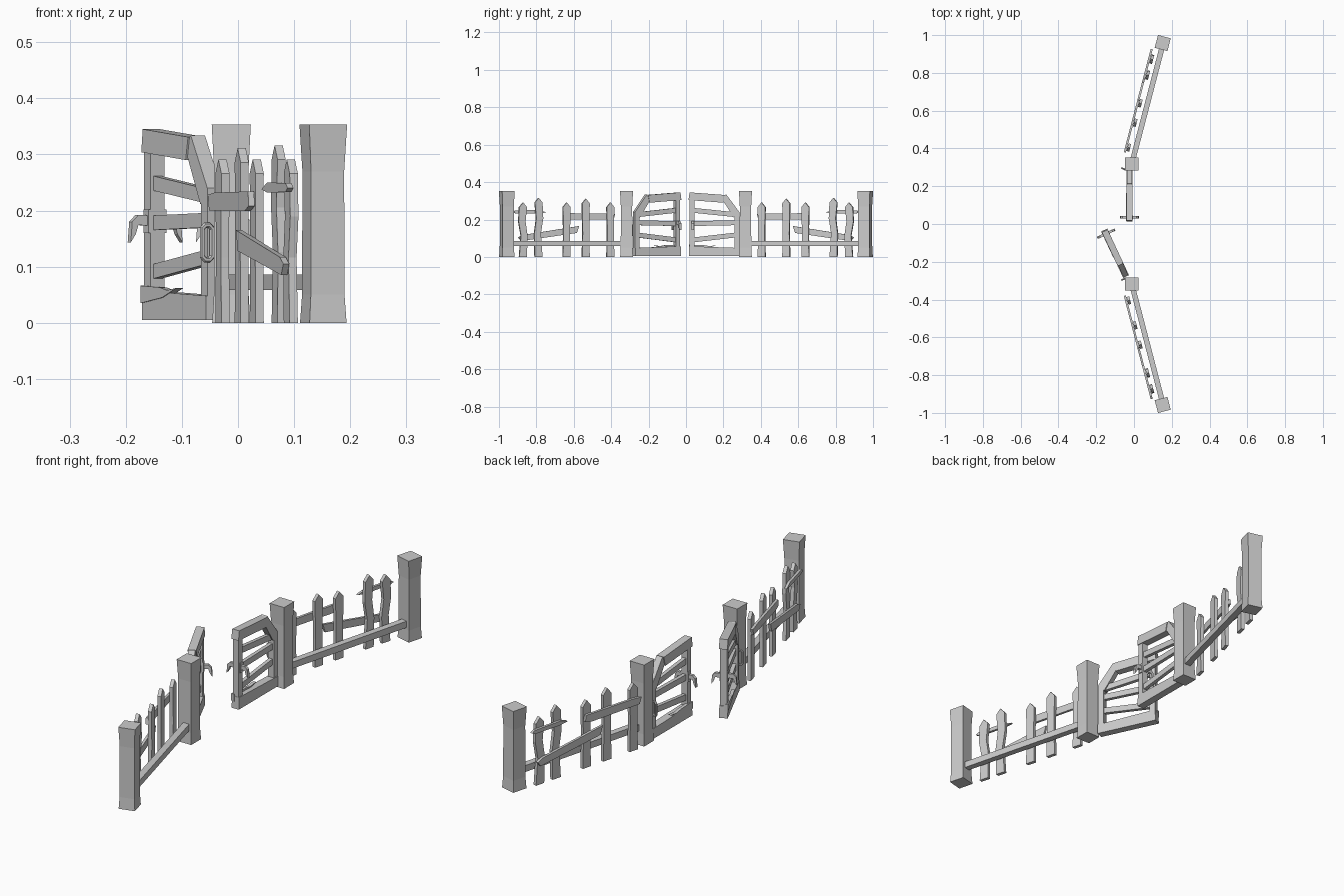
import bpy, bmesh, math
from mathutils import Matrix, Vector

if "Cube" in bpy.data.objects:
    bpy.data.objects.remove(bpy.data.objects["Cube"])


def make(name, bm, frame):
    bm.transform(frame)
    bmesh.ops.recalc_face_normals(bm, faces=bm.faces)
    me = bpy.data.meshes.new(name)
    bm.to_mesh(me)
    bm.free()
    ob = bpy.data.objects.new(name, me)
    bpy.context.collection.objects.link(ob)
    return ob


def frame_of(origin, u, v):
    """Local axes: u along the panel, v through its thickness, z up."""
    m = Matrix.Identity(4)
    for i in range(2):
        m[i][0], m[i][1], m[i][3] = u[i], v[i], origin[i]
    return m


def prism(name, pts, frame, v, thick):
    """Extrude a (u, z) outline through the thickness, centred on v."""
    bm = bmesh.new()
    a = [bm.verts.new((p[0], v - thick / 2, p[1])) for p in pts]
    b = [bm.verts.new((p[0], v + thick / 2, p[1])) for p in pts]
    bm.faces.new(a)
    bm.faces.new(b[::-1])
    n = len(pts)
    for i in range(n):
        j = (i + 1) % n
        bm.faces.new((a[i], a[j], b[j], b[i]))
    return make(name, bm, frame)


def rect(u0, u1, z0, z1):
    return [(u0, z0), (u1, z0), (u1, z1), (u0, z1)]


def slat(z_hinge, z_meet, h=0.026):
    return [(0.012, z_hinge - h / 2), (0.255, z_meet - h / 2),
            (0.255, z_meet + h / 2), (0.012, z_hinge + h / 2)]


def post(name, frame):
    # square post with flared foot and head
    bm = bmesh.new()
    rings = []
    for z, h in ((0, .034), (.05, .031), (.27, .0305), (.353, .0348)):
        rings.append([bm.verts.new((sx * h, sy * h, z))
                      for sx, sy in ((-1, -1), (1, -1), (1, 1), (-1, 1))])
    bm.faces.new(rings[0])
    bm.faces.new(rings[-1])
    for lo, hi in zip(rings, rings[1:]):
        for i in range(4):
            j = (i + 1) % 4
            bm.faces.new((lo[i], lo[j], hi[j], hi[i]))
    make(name, bm, frame)


def link(name, frame):
    # elongated ring: a small low-poly torus stretched in height
    bm = bmesh.new()
    n, k = 8, 6
    rings = []
    for i in range(n):
        t = 2 * math.pi * (i + 0.5) / n
        dz = 0.021 if math.sin(t) > 0 else -0.021
        ring = []
        for j in range(k):
            p = 2 * math.pi * j / k
            r = 0.0105 + 0.005 * math.cos(p)
            ring.append(bm.verts.new((r * math.cos(t), 0.005 * math.sin(p),
                                      0.143 + r * math.sin(t) + dz)))
        rings.append(ring)
    for i in range(n):
        a, b = rings[i], rings[(i + 1) % n]
        for j in range(k):
            q = (j + 1) % k
            bm.faces.new((a[j], a[q], b[q], b[j]))
    make(name, bm, frame)


def gate(tag, O, u, v):
    f = frame_of(O, u, v)
    T = 0.034
    # frame
    prism("gate_hinge_stile_" + tag, rect(0, .026, .01, .23), f, 0, .028)
    prism("gate_meeting_stile_" + tag, rect(.24, .266, .04, .31), f, 0, .028)
    prism("gate_bottom_rail_" + tag,
          [(0, .005), (.27, .005), (.268, .057), (0, .048)], f, 0, T)
    prism("gate_top_rail_" + tag,
          [(.085, .29), (.272, .304), (.266, .345), (.075, .331)], f, 0, T)
    prism("gate_corner_brace_" + tag,
          [(0, .215), (.03, .212), (.098, .318), (.07, .334), (0, .24)],
          f, 0, .028)
    # splinter broken from the bottom rail
    prism("gate_splinter_" + tag,
          [(.27, .035), (.18, .045), (.12, .062), (.16, .058), (.19, .063),
           (.27, .066)], f, .012, .014)
    # fanned slats
    for i, (zh, zm) in enumerate(((.225, .25), (.183, .178), (.118, .09))):
        prism(f"gate_slat_{i}_{tag}", slat(zh, zm), f, 0, .016)
    # handle through the meeting stile, with a hook on both faces
    half = [(0, .191), (.036, .192), (.048, .18), (.051, .143),
            (.041, .158), (.036, .174), (0, .173)]
    hook = half + [(-a, z) for a, z in half[::-1][1:-1]]
    c = [O[i] + u[i] * .25 for i in range(2)]
    prism("gate_handle_" + tag, hook, frame_of(c, v, u), 0, .013)
    prism("gate_handle_plate_" + tag, rect(.24, .26, .16, .202), f, 0, .036)


A = math.radians(14.6)
# picket: position, height, sideways wobble
PICKETS = ((.080, .291, 0), (.216, .311, .0), (.322, .291, 0),
           (.477, .316, .006), (.563, .291, -.006))

for s, tag in ((1, "back"), (-1, "front")):
    O = (-.012, s * .318)
    u = (math.sin(A), s * math.cos(A))
    v = (-math.cos(A), s * math.sin(A))
    f = frame_of(O, u, v)

    # posts and rail
    post("inner_post_" + tag, Matrix.Translation((O[0], O[1], 0)))
    post("outer_post_" + tag, frame_of((.152, s * .958), u, v))
    prism("bottom_rail_" + tag, rect(.02, .64, .058, .086), f, 0, .028)

    # pointed pickets
    for i, (c, h, w) in enumerate(PICKETS):
        outline = [(c - .021, 0), (c + .021, 0), (c + .018 + w, h * .4),
                   (c + .019 - w, h * .65), (c + .021, h - .025), (c, h),
                   (c - .021, h - .025), (c - .019 - w, h * .65),
                   (c - .018 + w, h * .4)]
        prism(f"picket_{i}_{tag}", outline, f, .037, .015)

    # broken boards nailed over the pickets
    prism("upper_board_" + tag,
          [(.05, .228), (.06, .2), (.31, .199), (.34, .208), (.335, .234),
           (.1, .232)], f, .051, .011)
    prism("short_board_" + tag,
          [(.43, .238), (.47, .25), (.6, .249), (.615, .24), (.6, .233),
           (.47, .232)], f, .051, .011)
    prism("diagonal_board_" + tag,
          [(.25, .165), (.56, .117), (.585, .105), (.57, .085),
           (.262, .128)], f, .051, .011)

    # iron link hanging at the hinge
    d = math.radians(25)
    link("hinge_link_" + tag,
         frame_of((-.055, s * .292), (math.cos(d), -s * math.sin(d)),
                  (math.sin(d), s * math.cos(d))))

# closed gate and gate standing ajar
gate("back", (-.024, .285), (0, -1), (-1, 0))
G = math.radians(25)
gate("front", (-.042, -.278), (-math.sin(G), math.cos(G)),
     (-math.cos(G), -math.sin(G)))
